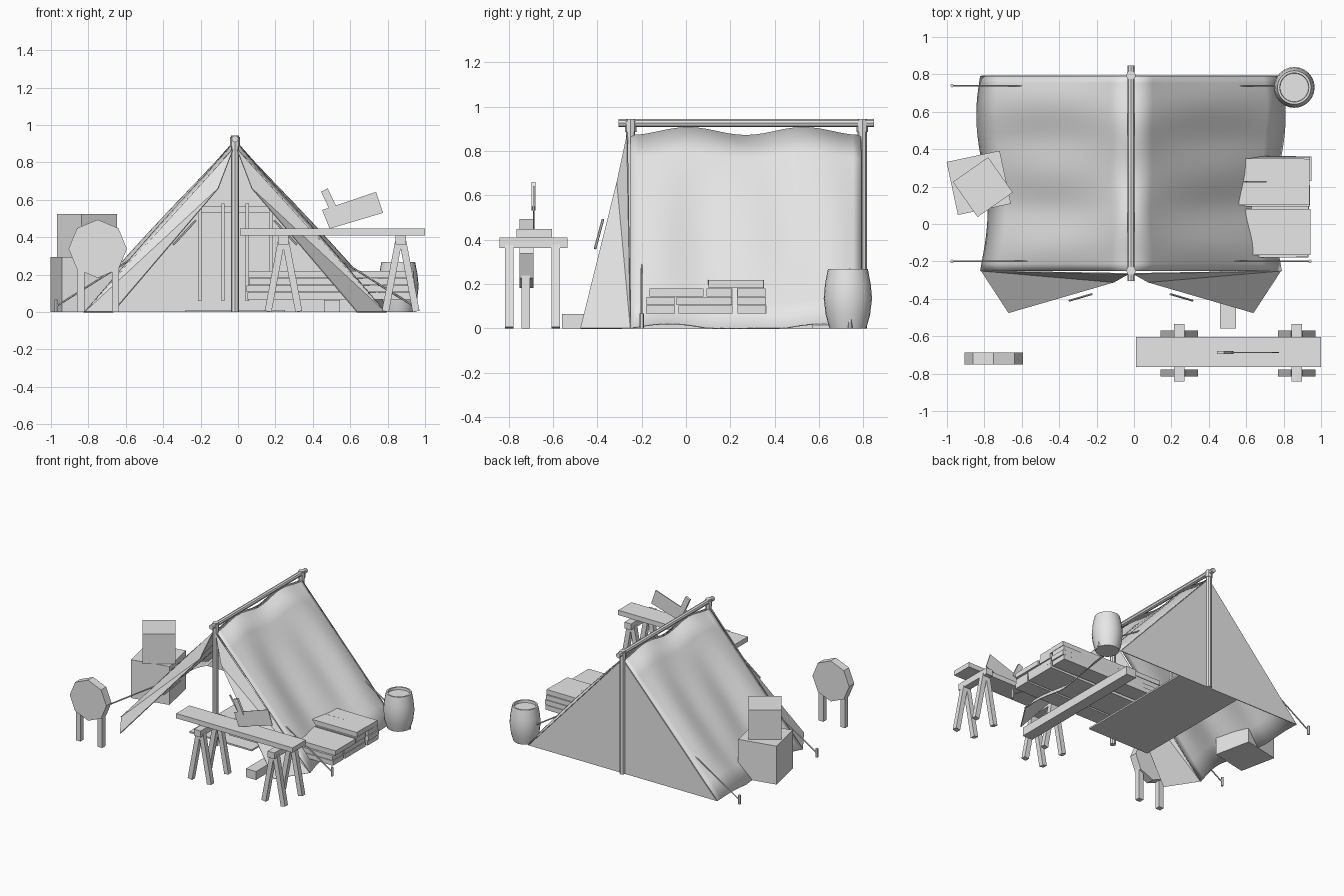
import bpy, bmesh, math, random
from mathutils import Vector, Matrix

random.seed(3)
default = bpy.data.objects.get("Cube")
if default:
    bpy.data.objects.remove(default)

grey = bpy.data.materials.new("plain_grey")
grey.use_nodes = True
grey.diffuse_color = (0.8, 0.8, 0.8, 1)
grey.node_tree.nodes["Principled BSDF"].inputs["Base Color"].default_value = (0.8, 0.8, 0.8, 1)

CX = -0.016               # tent centre line
FRONT, BACK = -0.25, 0.79  # tent ends


def finish(name, bm, smooth=False):
    bmesh.ops.recalc_face_normals(bm, faces=bm.faces)
    mesh = bpy.data.meshes.new(name)
    bm.to_mesh(mesh)
    bm.free()
    mesh.materials.append(grey)
    for p in mesh.polygons:
        p.use_smooth = smooth
    ob = bpy.data.objects.new(name, mesh)
    bpy.context.collection.objects.link(ob)
    return ob


def box(name, lo, hi, turn=0):
    lo, hi = Vector(lo), Vector(hi)
    bm = bmesh.new()
    m = (Matrix.Translation((lo + hi) / 2) @ Matrix.Rotation(math.radians(turn), 4, 'Z')
         @ Matrix.Diagonal((*(hi - lo), 1)))
    bmesh.ops.create_cube(bm, size=1, matrix=m)
    return finish(name, bm)


def along(a, b):
    d = b - a
    return Matrix.Translation((a + b) / 2) @ d.to_track_quat('Z', 'Y').to_matrix().to_4x4()


def beam(name, a, b, w, t):
    a, b = Vector(a), Vector(b)
    bm = bmesh.new()
    bmesh.ops.create_cube(bm, size=1, matrix=along(a, b) @ Matrix.Diagonal((w, t, (b - a).length, 1)))
    return finish(name, bm)


def rod(name, a, b, r, sides=8):
    a, b = Vector(a), Vector(b)
    bm = bmesh.new()
    bmesh.ops.create_cone(bm, cap_ends=True, segments=sides, radius1=r, radius2=r,
                          depth=(b - a).length, matrix=along(a, b))
    return finish(name, bm)


def prism(name, outline, y0, y1):
    bm = bmesh.new()
    f = bm.faces.new([bm.verts.new((x, y0, z)) for x, z in outline])
    new = bmesh.ops.extrude_face_region(bm, geom=[f])["geom"]
    bmesh.ops.translate(bm, vec=(0, y1 - y0, 0), verts=[v for v in new if isinstance(v, bmesh.types.BMVert)])
    return finish(name, bm)


def sheet(name, polys, thick=0.006):
    bm = bmesh.new()
    for poly in polys:
        bm.faces.new([bm.verts.new(p) for p in poly])
    bmesh.ops.remove_doubles(bm, verts=bm.verts, dist=0.0001)
    ob = finish(name, bm)
    mod = ob.modifiers.new("thickness", 'SOLIDIFY')
    mod.thickness = thick
    mod.offset = 0
    return ob


# Tent frame
for name, y in (("front", FRONT), ("back", BACK + 0.005)):
    rod(name + "_post", (CX, y, 0), (CX, y, 0.943), 0.021)
    rod(name + "_lashing", (CX, y, 0.885), (CX, y, 0.935), 0.026)
rod("ridge_pole", (CX, -0.304, 0.925), (CX, 0.848, 0.925), 0.018)

# Sagging canvas sides, front flaps, ties and guy ropes
NY, NV = 28, 8


def canvas(side, t, v):
    ridge = 0.888 - 0.018 * math.cos(4 * math.pi * t)
    width = 0.785 + 0.03 * math.sin(2 * math.pi * (t + 0.45))
    hem = 0.02 * max(0, math.sin(3 * math.pi * t))
    bulge = 0.01 * math.sin(math.pi * v) * math.sin(5 * math.pi * t)
    return (CX + side * (width * v + 0.01 + bulge), FRONT + (BACK - FRONT) * t,
            ridge * (1 - v) + hem * v + bulge)


for side, label in ((1, "left"), (-1, "right")):
    quads = [[canvas(side, (i + a) / NY, (j + b) / NV) for a, b in ((0, 0), (1, 0), (1, 1), (0, 1))]
             for i in range(NY) for j in range(NV)]
    panel = sheet(label + "_canvas", quads)
    for p in panel.data.polygons:
        p.use_smooth = True
    apex, corner = (CX + side * 0.01, FRONT - 0.015, 0.87), (CX + side * 0.8, FRONT, 0)
    fold, tip = (CX + side * 0.09, -0.31, 0.66), (CX + side * 0.653, -0.475, 0)
    sheet(label + "_flap", [(apex, fold, corner), (fold, tip, corner)])
    rod(label + "_flap_tie", (CX + side * 0.33, -0.41, 0.36), (CX + side * 0.21, -0.375, 0.49), 0.006, 6)
    for y in (-0.2, 0.74):
        px = CX + side * 0.957
        rod(label + "_peg", (px, y, 0), (px, y, 0.068), 0.01, 6)
        rod(label + "_guy_rope", (px, y, 0.03), (CX + side * 0.545, y, 0.29), 0.005, 6)
sheet("back_canvas", [((CX - 0.8, BACK, 0), (CX + 0.8, BACK, 0), (CX, BACK, 0.875))])

# Inside the tent: ground mat and slim rack
box("ground_mat", (-0.28, -0.19, 0), (0.25, 0.79, 0.012))
for x in (-0.205, -0.08, 0.05, 0.175):
    box("rack_upright", (x - 0.009, 0.6, 0.06), (x + 0.009, 0.62, 0.58))
box("rack_rail", (-0.22, 0.61, 0.53), (0.19, 0.63, 0.565))

# Plank pile resting on a timber
box("ground_timber", (0.46, -0.56, 0), (0.545, 0.57, 0.065))
rows = [((-0.18, -0.05), (-0.035, 0.21), (0.235, 0.365)),
        ((-0.18, -0.055), (-0.04, 0.21), (0.23, 0.36)),
        ((-0.165, 0.08), (0.095, 0.21), (0.23, 0.355)),
        ((0.1, 0.225), (0.228, 0.352))]
for i, row in enumerate(rows):
    z = 0.068 + i * 0.038
    for y0, y1 in row:
        shift = random.uniform(-0.01, 0.01)
        box("plank", (0.055 + shift, y0, z), (0.938 + shift, y1, z + 0.036), random.uniform(-0.5, 0.5))

# Work table on two sawhorses
box("table_board", (0.01, -0.765, 0.41), (1.0, -0.605, 0.447))
for x in (0.243, 0.87):
    box("sawhorse_bar", (x - 0.028, -0.842, 0.362), (x + 0.028, -0.535, 0.41))
    for y in (-0.797, -0.587):
        for s in (-1, 1):
            beam("sawhorse_leg", (x + s * 0.082, y, 0.003), (x + s * 0.012, y, 0.375), 0.037, 0.037)

# Cleaver stuck in the board
prism("cleaver_blade", [(0.738, 0.642), (0.775, 0.53), (0.49, 0.445), (0.45, 0.545)], -0.69, -0.684)
beam("cleaver_handle", (0.462, -0.687, 0.652), (0.515, -0.687, 0.54), 0.018, 0.04)

# Octagonal target on two legs
prism("target_board", [(-0.75 + 0.156 * math.cos(k * math.pi / 4), 0.338 + 0.156 * math.sin(k * math.pi / 4))
                       for k in range(8)], -0.75, -0.688)
for x in (-0.84, -0.655):
    box("target_leg", (x - 0.02, -0.742, 0), (x + 0.02, -0.703, 0.25))

# Stacked crates
box("lower_crate", (-0.975, 0.075, 0), (-0.685, 0.365, 0.295), 12)
box("upper_crate", (-0.923, 0.082, 0.295), (-0.693, 0.312, 0.525), 35)

# Barrel with a recessed lid, spun from a profile
profile = [(0, 0), (0.083, 0), (0.1, 0.06), (0.109, 0.135), (0.103, 0.2), (0.09, 0.268),
           (0.078, 0.268), (0.076, 0.25), (0, 0.25)]
bm = bmesh.new()
vs = [bm.verts.new((0.857 + r, 0.73, z)) for r, z in profile]
es = [bm.edges.new(pair) for pair in zip(vs, vs[1:])]
bmesh.ops.spin(bm, geom=vs + es, cent=(0.857, 0.73, 0), axis=(0, 0, 1), angle=2 * math.pi, steps=24)
bmesh.ops.remove_doubles(bm, verts=bm.verts, dist=0.0005)
barrel = finish("barrel", bm)
bpy.ops.object.select_all(action='DESELECT')
barrel.select_set(True)
bpy.context.view_layer.objects.active = barrel
bpy.ops.object.shade_smooth_by_angle(angle=math.radians(35))
